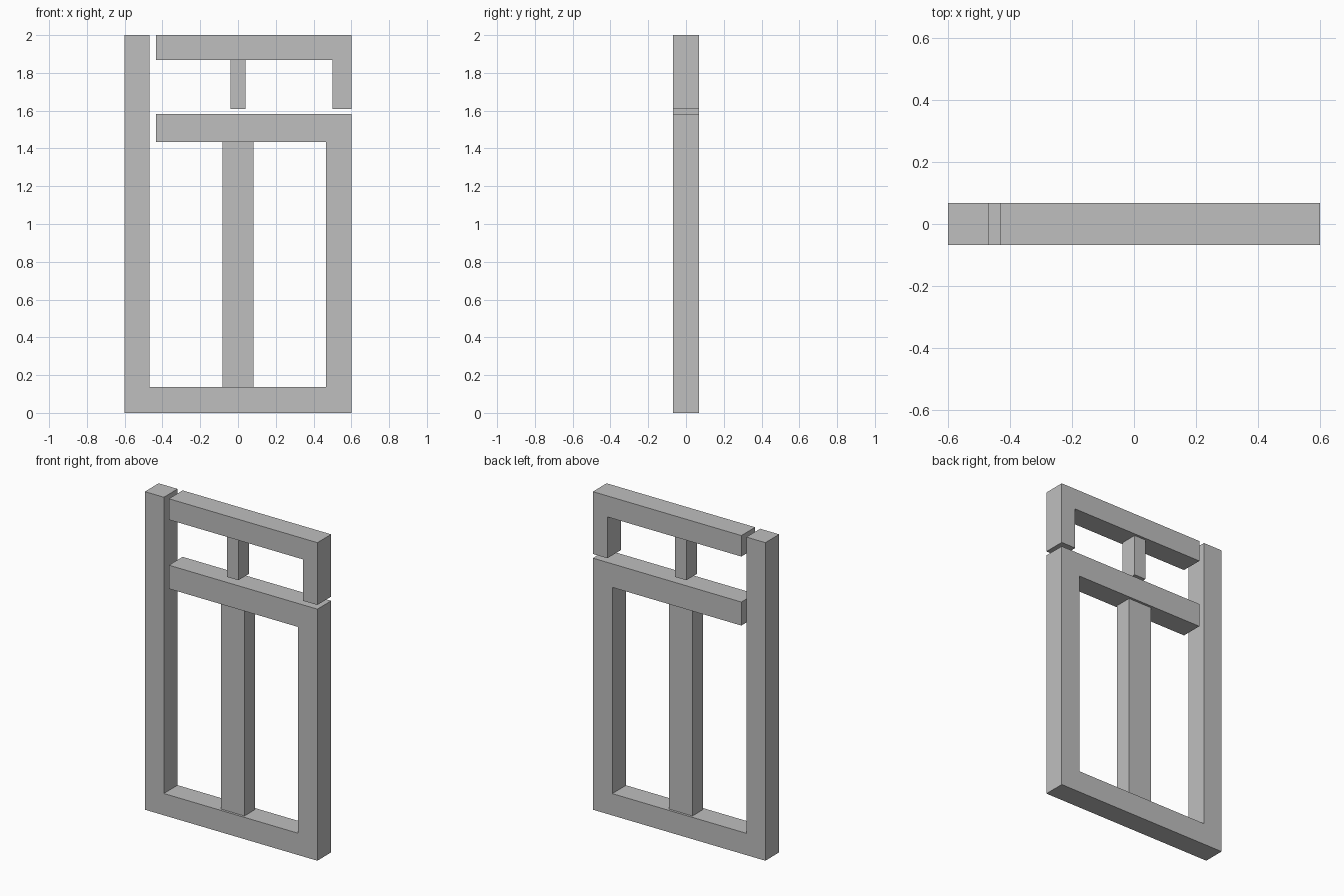
import bpy
import bmesh

cube = bpy.data.objects.get("Cube")
if cube:
    bpy.data.objects.remove(cube, do_unlink=True)

GREY = (0.52, 0.52, 0.52, 1)
grey = bpy.data.materials.new("plain grey")
grey.use_nodes = True
grey.diffuse_color = GREY
grey.node_tree.nodes["Principled BSDF"].inputs["Base Color"].default_value = GREY

FRAME_DEPTH = 0.137
POST_DEPTH = 0.107


def extruded(name, outline, depth):
    """Solid made by extruding an x-z outline, centred on y = 0."""
    bm = bmesh.new()
    face = bm.faces.new([bm.verts.new((x, -depth / 2, z)) for x, z in outline])
    result = bmesh.ops.extrude_face_region(bm, geom=[face])
    moved = [v for v in result["geom"] if isinstance(v, bmesh.types.BMVert)]
    bmesh.ops.translate(bm, verts=moved, vec=(0, depth, 0))
    bmesh.ops.recalc_face_normals(bm, faces=bm.faces)
    mesh = bpy.data.meshes.new(name)
    bm.to_mesh(mesh)
    bm.free()
    mesh.materials.append(grey)
    obj = bpy.data.objects.new(name, mesh)
    bpy.context.collection.objects.link(obj)
    return obj


def post(name, half_width, bottom, top):
    """Upright bar on the centre line, set in from the frame faces."""
    extruded(name, [(-half_width, bottom), (half_width, bottom),
                    (half_width, top), (-half_width, top)], POST_DEPTH)


# Main frame: tall right stile, bottom rail, left stile and middle rail
extruded("main_frame", [
    (-0.6, 0), (0.6, 0), (0.6, 1.582), (-0.433, 1.582), (-0.433, 1.434),
    (0.465, 1.434), (0.465, 0.137), (-0.468, 0.137), (-0.468, 2), (-0.6, 2),
], FRAME_DEPTH)

# Upper frame: top rail with a short stile hanging from its end
extruded("upper_frame", [
    (-0.433, 2), (-0.433, 1.868), (0.499, 1.868), (0.499, 1.608),
    (0.6, 1.608), (0.6, 2),
], FRAME_DEPTH)

# Centre posts
post("lower_post", 0.082, 0.137, 1.434)
post("upper_post", 0.04, 1.608, 1.868)
